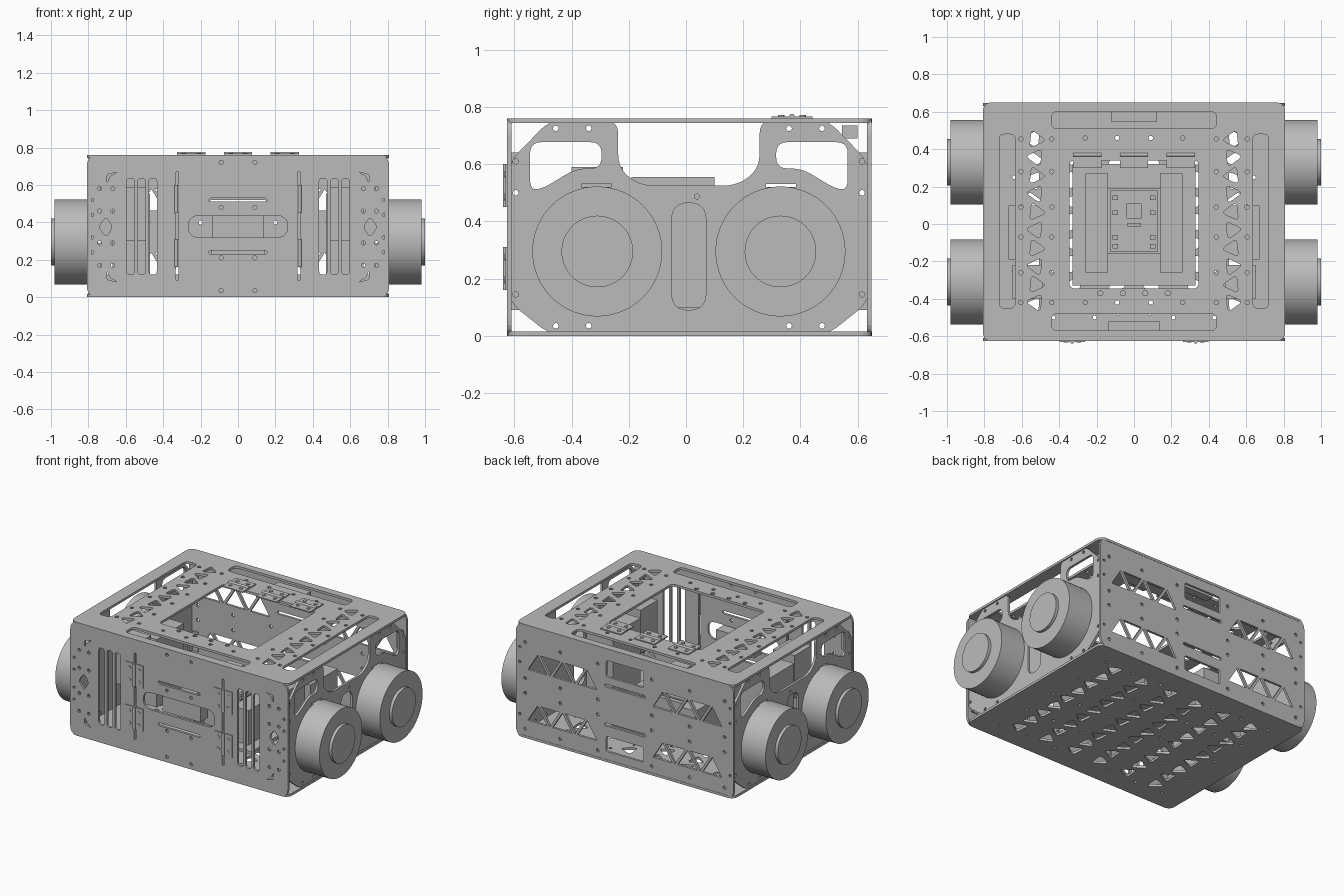
import bpy, bmesh, math
from mathutils import Matrix, Vector

cube = bpy.data.objects.get("Cube")
if cube:
    bpy.data.objects.remove(cube, do_unlink=True)

grey = bpy.data.materials.new("plain grey metal")
grey.use_nodes = True
grey.diffuse_color = (0.5, 0.5, 0.5, 1)
grey.node_tree.nodes["Principled BSDF"].inputs["Base Color"].default_value = (0.5, 0.5, 0.5, 1)

T = 0.016          # sheet thickness
MID = 0.01         # mirror line of the side profile
# Plate frames: local (u, v) becomes (y, z), (x, z) or (x, y)
FRAME = {"x": Matrix(((0, 0, 1, 0), (1, 0, 0, 0), (0, 1, 0, 0), (0, 0, 0, 1))),
         "y": Matrix.Rotation(math.pi / 2, 4, "X"),
         "z": Matrix.Identity(4)}


def finish(name, mesh):
    mesh.materials.clear()
    mesh.materials.append(grey)
    ob = bpy.data.objects.new(name, mesh)
    bpy.context.scene.collection.objects.link(ob)
    return ob


def rounded(points, r, steps=5):
    """Polygon with every corner softened."""
    pts = [Vector(p) for p in points]
    out = []
    for i, p in enumerate(pts):
        a, b = pts[i - 1] - p, pts[(i + 1) % len(pts)] - p
        s = p + a.normalized() * min(r, a.length * 0.49)
        e = p + b.normalized() * min(r, b.length * 0.49)
        for k in range(steps + 1):
            t = k / steps
            out.append(s * (1 - t) ** 2 + p * 2 * t * (1 - t) + e * t * t)
    return out


def rect(u0, u1, v0, v1, r=0.0):
    pts = [(u0, v0), (u1, v0), (u1, v1), (u0, v1)]
    return rounded(pts, r) if r else pts


def ngon(u, v, r, n=10, turn=0.0):
    return [(u + r * math.cos(turn + i * math.tau / n),
             v + r * math.sin(turn + i * math.tau / n)) for i in range(n)]


def tri(u, v, r, turn):
    return rounded(ngon(u, v, r, 3, turn), r * 0.45, 4)


def plate(name, axis, pos, outline, holes, thick=T):
    """Flat sheet with cut-outs."""
    cu = bpy.data.curves.new(name, "CURVE")
    cu.dimensions, cu.fill_mode, cu.extrude = "2D", "BOTH", thick / 2
    for loop in [outline] + holes:
        sp = cu.splines.new("POLY")
        sp.points.add(len(loop) - 1)
        for q, p in zip(sp.points, loop):
            q.co = (p[0], p[1], 0, 1)
        sp.use_cyclic_u = True
        sp.use_smooth = False
    tmp = bpy.data.objects.new(name + "_curve", cu)
    bpy.context.scene.collection.objects.link(tmp)
    dg = bpy.context.evaluated_depsgraph_get()
    mesh = bpy.data.meshes.new_from_object(tmp.evaluated_get(dg))
    bpy.data.objects.remove(tmp, do_unlink=True)
    shift = Vector([pos if a == axis else 0 for a in "xyz"])
    mesh.transform(Matrix.Translation(shift) @ FRAME[axis])
    return finish(name, mesh)


def box(name, x0, x1, y0, y1, z0, z1):
    bm = bmesh.new()
    bmesh.ops.create_cube(bm, size=1, matrix=Matrix.Translation(
        ((x0 + x1) / 2, (y0 + y1) / 2, (z0 + z1) / 2)) @ Matrix.Diagonal((x1 - x0, y1 - y0, z1 - z0, 1)))
    mesh = bpy.data.meshes.new(name)
    bm.to_mesh(mesh)
    return finish(name, mesh)


def cylinder(name, centre, r, length, axis, n=64):
    bm = bmesh.new()
    turn = {"x": Matrix.Rotation(math.pi / 2, 4, "Y"),
            "y": Matrix.Rotation(math.pi / 2, 4, "X"), "z": Matrix.Identity(4)}[axis]
    bmesh.ops.create_cone(bm, cap_ends=True, segments=n, radius1=r, radius2=r, depth=length,
                          matrix=Matrix.Translation(centre) @ turn)
    mesh = bpy.data.meshes.new(name)
    bm.to_mesh(mesh)
    ob = finish(name, mesh)
    bpy.ops.object.select_all(action="DESELECT")
    ob.select_set(True)
    bpy.context.view_layer.objects.active = ob
    bpy.ops.object.shade_smooth_by_angle(angle=math.radians(35))
    return ob


def both(loops):
    """The loops and their copies mirrored in u."""
    return loops + [[(-p[0], p[1]) for p in l] for l in loops]


def mirror_mid(points):
    return [(2 * MID - y, z) for y, z in points]


# Side plates with handle windows
half = [(-0.16, 0.525), (-0.237, 0.585), (-0.237, 0.755), (-0.475, 0.755),
        (-0.62, 0.605), (-0.62, 0.12), (-0.475, 0.004)]
side = rounded(half + mirror_mid(half)[::-1], 0.05)
window = rounded([(-0.545, 0.677), (-0.295, 0.677), (-0.295, 0.585), (-0.385, 0.585),
                  (-0.5, 0.515), (-0.545, 0.51)], 0.04)
side_half = [window, rect(-0.365, -0.26, 0.521, 0.53)]
side_half += [ngon(y, z, 0.01) for y, z in
              [(-0.595, 0.145), (-0.595, 0.5), (-0.595, 0.61), (-0.455, 0.725),
               (-0.34, 0.725), (-0.455, 0.035), (-0.34, 0.035)]]
side_holes = side_half + [mirror_mid(h) for h in side_half]
side_holes += [rect(-0.05, 0.07, 0.09, 0.465, 0.06), ngon(0.038, 0.487, 0.009)]
for tag, s in (("left", 1), ("right", -1)):
    plate(tag + "_side_plate", "x", s * 0.792, side, side_holes)

# Front plate with vents, grip and door seams
holes = [rect(x - 0.021, x + 0.021, 0.12, 0.635, 0.02) for x in (0.455, 0.515, 0.575)]
holes += [rect(0.318, 0.333, 0.09, 0.67, 0.006),
          rounded([(0.67, 0.375), (0.705, 0.43), (0.745, 0.375), (0.705, 0.32)], 0.02),
          rounded([(0.645, 0.67), (0.7, 0.655), (0.7, 0.61), (0.685, 0.645)], 0.01),
          rounded([(0.645, 0.08), (0.7, 0.095), (0.7, 0.14), (0.685, 0.105)], 0.01)]
holes += [ngon(x, z, 0.011) for x in (0.67, 0.74) for z in (0.17, 0.29, 0.46, 0.58)]
holes += [ngon(0.78, z, 0.009) for z in (0.24, 0.32, 0.44, 0.52)]
holes += [ngon(0.09, z, 0.011) for z in (0.035, 0.21, 0.48, 0.72)]
front_holes = both(holes) + [rect(-0.265, 0.265, 0.32, 0.435, 0.057),
                             rect(-0.155, 0.155, 0.51, 0.53, 0.01),
                             rect(-0.155, 0.155, 0.23, 0.25, 0.01)]
wall = rect(-0.808, 0.808, 0, 0.76, 0.06)
plate("front_plate", "y", -0.617, wall, front_holes)

# Back plate with truss panels and windows
holes = []
for z in (0.18, 0.52):
    for i in range(5):
        up = 1 if i % 2 == 0 else -1
        x, h, w = 0.28 + i * 0.092, 0.058 * up, 0.072
        holes.append([(x - w, z - h), (x + w, z - h), (x, z + h)])
holes += [ngon(x, z, 0.011) for x in (0.2, 0.48, 0.74) for z in (0.06, 0.3, 0.4, 0.64)]
holes += [ngon(0.78, z, 0.009) for z in (0.15, 0.5, 0.6)]
back_holes = both(holes) + [rect(-0.14, 0.14, 0.57, 0.68, 0.015), rect(-0.14, 0.14, 0.07, 0.17, 0.015),
                            rect(-0.15, 0.15, 0.5, 0.52, 0.01), rect(-0.15, 0.15, 0.24, 0.26, 0.01)]
plate("back_plate", "y", 0.64, wall, back_holes)

# Top plate with hatch opening
holes = [rect(0.635, 0.72, -0.45, 0.48, 0.03)]
for i in range(10):
    holes.append(tri(0.525, -0.42 + i * 0.097, 0.056, math.pi * (i % 2) + 0.1))
holes += [ngon(x, y, 0.012) for x in (0.44, 0.605)
          for y in (-0.42, -0.26, -0.07, 0.09, 0.28, 0.455)]
holes += [ngon(x, y, 0.012) for x in (0.09, 0.26) for y in (-0.42, 0.46)]
holes += [ngon(x, -0.37, 0.014) for x in (0.06, 0.18)]
top_holes = both(holes) + [rect(-0.345, 0.345, -0.345, 0.34, 0.03)]
top_holes += [rect(-0.44, 0.44, a, b, 0.03) for a, b in ((-0.57, -0.48), (0.51, 0.6))]
deck = rect(-0.808, 0.808, -0.625, 0.65, 0.05)
plate("top_plate", "z", 0.752, deck, top_holes)

# Bottom plate with a grid of triangular holes
holes = []
for c, x in enumerate((0.1, 0.32, 0.54)):
    for i in range(9):
        holes.append(tri(x, -0.44 + i * 0.112, 0.062, math.pi * ((i + c) % 2) + 0.1))
holes += [ngon(x, y, 0.011) for x in (0.21, 0.43, 0.64) for y in (-0.5, -0.25, 0, 0.25, 0.5)]
plate("bottom_plate", "z", 0.008, deck, both(holes))

# Wheels with raised hubs
for tag, s in (("left", 1), ("right", -1)):
    for end, y in (("front", -0.31), ("back", 0.33)):
        cylinder(f"{end}_{tag}_wheel", (s * 0.89, y, 0.295), 0.227, 0.18, "x")
        cylinder(f"{end}_{tag}_hub", (s * 0.97, y, 0.295), 0.125, 0.06, "x")

# Door hinges on the front
for s in (1, -1):
    for z in (0.235, 0.525):
        for c in (0.295, 0.365):
            box("front_hinge_leaf", s * c - 0.032, s * c + 0.032, -0.631, -0.625, z - 0.075, z + 0.075)
            for d in (-0.04, 0.04):
                cylinder("front_hinge_screw", (s * c, -0.631, z + d), 0.012, 0.006, "y", 12)
        cylinder("front_hinge_pin", (s * 0.33, -0.63, z), 0.01, 0.15, "z", 16)

# Hatch hinges on the top
for x in (-0.25, 0, 0.25):
    for y in (0.333, 0.408):
        box("top_hinge_leaf", x - 0.075, x + 0.075, y - 0.034, y + 0.034, 0.76, 0.767)
        for d in (-0.04, 0.04):
            cylinder("top_hinge_screw", (x + d, y, 0.768), 0.012, 0.006, "z", 12)
    cylinder("top_hinge_pin", (x, 0.37, 0.766), 0.01, 0.15, "x", 16)

# Corner brackets joining the walls
for s in (1, -1):
    for y, d in ((-0.609, 1), (0.632, -1)):
        for z in (0.14, 0.56):
            lo, hi = sorted((y, y + d * 0.045))
            a, b = sorted((s * 0.784, s * 0.775))
            box("bracket_side_leaf", a, b, lo, hi, z - 0.05, z + 0.08)
            lo, hi = sorted((y, y + d * 0.008))
            a, b = sorted((s * 0.784, s * 0.735))
            box("bracket_wall_leaf", a, b, lo, hi, z - 0.05, z + 0.08)

# Inner tray, battery rails and circuit board
box("inner_tray", -0.33, 0.33, -0.33, 0.32, 0.05, 0.07)
for s in (1, -1):
    box("battery_rail", s * 0.2 - 0.06, s * 0.2 + 0.06, -0.26, 0.27, 0.07, 0.3)
box("board_base", -0.15, 0.15, -0.16, 0.19, 0.07, 0.28)
box("circuit_board", -0.125, 0.125, -0.15, 0.18, 0.29, 0.3)
box("main_chip", -0.04, 0.04, 0.03, 0.11, 0.3, 0.315)
box("board_connector", -0.035, 0.035, -0.015, 0.005, 0.3, 0.32)
for y in (-0.12, -0.07, 0.06, 0.14):
    for x in (-0.1, 0.1):
        box("board_part", x - 0.015, x + 0.015, y - 0.012, y + 0.012, 0.3, 0.32)

# Side electronics and grips
for s in (1, -1):
    box("motor_driver", s * 0.57 - 0.1, s * 0.57 + 0.1, -0.19, 0.1, 0.1, 0.555)
    box("power_module", s * 0.57 - 0.08, s * 0.57 + 0.08, -0.4, -0.22, 0.3, 0.59)
box("front_latch", -0.14, 0.14, -0.6, -0.52, 0.32, 0.44)
box("back_latch", -0.12, 0.12, 0.545, 0.6, 0.69, 0.735)
